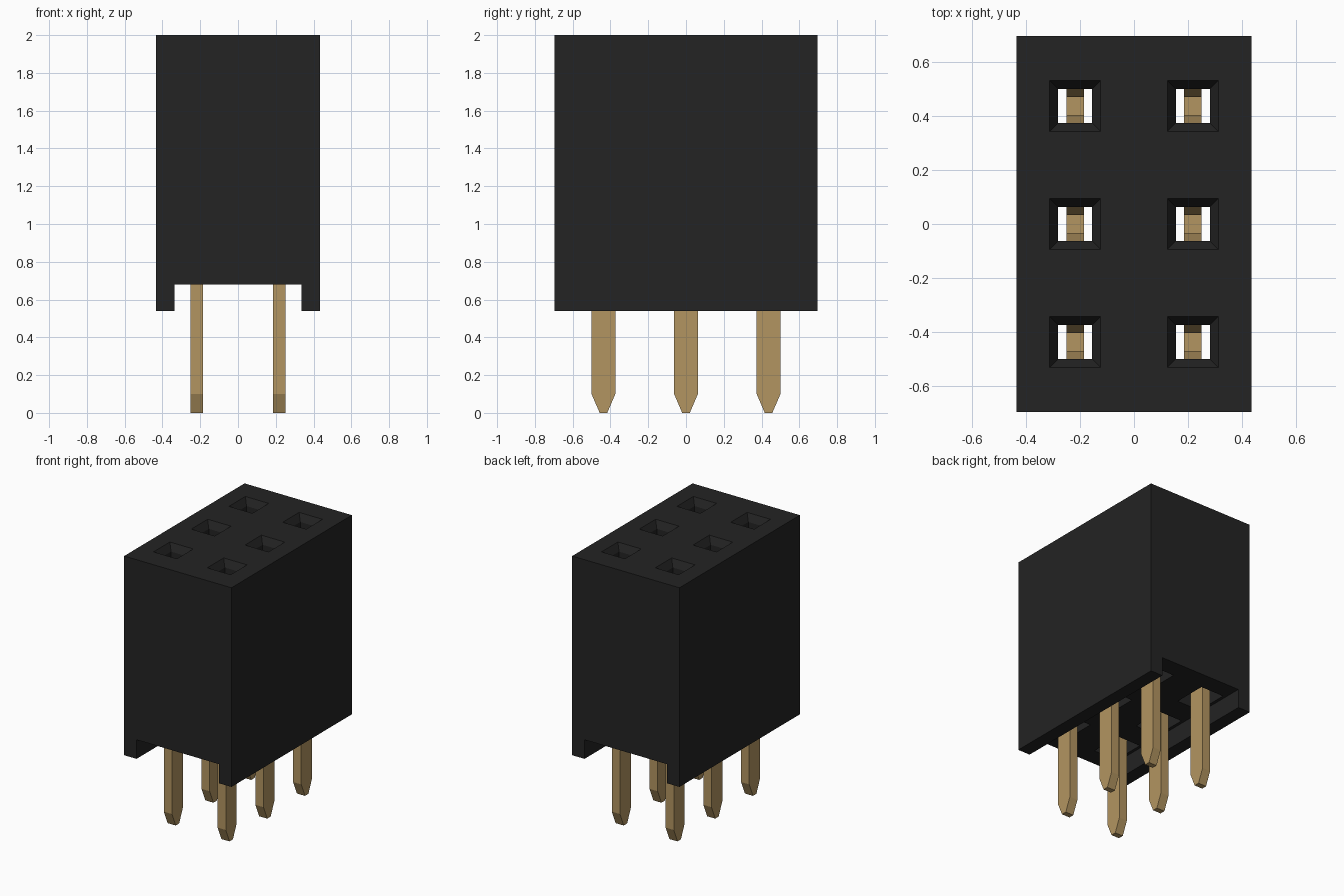
import bpy, bmesh

if "Cube" in bpy.data.objects:
    bpy.data.objects.remove(bpy.data.objects["Cube"])

PITCH = 0.437
COLS = (-0.218, 0.218)
ROWS = (-PITCH, 0, PITCH)


def material(name, rgb):
    m = bpy.data.materials.new(name)
    m.diffuse_color = (*rgb, 1)
    m.use_nodes = True
    m.node_tree.nodes["Principled BSDF"].inputs["Base Color"].default_value = m.diffuse_color
    return m


black = material("black plastic", (0.017, 0.017, 0.017))
brass = material("brass", (0.45, 0.30, 0.12))


def make_object(name, bm, mat):
    bmesh.ops.recalc_face_normals(bm, faces=bm.faces)
    me = bpy.data.meshes.new(name)
    bm.to_mesh(me)
    bm.free()
    me.materials.append(mat)
    ob = bpy.data.objects.new(name, me)
    bpy.context.collection.objects.link(ob)
    return ob


def loft(bm, x, y, rings):
    """Stack of rectangles (z, half x, half y) joined into a closed solid."""
    loops = [[bm.verts.new((x + sx * hx, y + sy * hy, z))
              for sx, sy in ((-1, -1), (1, -1), (1, 1), (-1, 1))]
             for z, hx, hy in rings]
    for a, b in zip(loops, loops[1:]):
        for i in range(4):
            j = (i + 1) % 4
            bm.faces.new((a[i], a[j], b[j], b[i]))
    bm.faces.new(loops[0][::-1])
    bm.faces.new(loops[-1])


def cut(ob, cutter):
    mod = ob.modifiers.new("cut", 'BOOLEAN')
    mod.operation = 'DIFFERENCE'
    mod.solver = 'EXACT'
    mod.object = cutter
    bpy.context.view_layer.objects.active = ob
    bpy.ops.object.modifier_apply(modifier=mod.name)
    bpy.data.objects.remove(cutter)


# housing block
bm = bmesh.new()
loft(bm, 0, 0, [(0.54, 0.435, 0.697), (2.0, 0.435, 0.697)])
housing = make_object("housing", bm, black)

# channel along the underside
bm = bmesh.new()
loft(bm, 0, 0, [(0.4, 0.335, 0.8), (0.68, 0.335, 0.8)])
cut(housing, make_object("channel_cutter", bm, black))

# sockets: chamfered mouth, narrow throat, wider cavity open below
bm = bmesh.new()
for x in COLS:
    for y in ROWS:
        loft(bm, x, y, [(0.6, 0.095, 0.125), (1.75, 0.095, 0.125),
                        (1.75, 0.063, 0.063), (1.95, 0.063, 0.063),
                        (2.01, 0.101, 0.101)])
cut(housing, make_object("socket_cutter", bm, black))

# contacts: pointed pin below, two-tine spring fork above
half = [(0.02, 0), (0.063, 0.1), (0.063, 0.75), (0.11, 0.85), (0.11, 1.1),
        (0.068, 1.6), (0.092, 1.74), (0.064, 1.74), (0.033, 1.6),
        (0.07, 1.1), (0.07, 0.95), (0.033, 0.89)]
profile = half + [(-y, z) for y, z in reversed(half)]
for c, x in enumerate(COLS):
    for r, y in enumerate(ROWS):
        bm = bmesh.new()
        face = bm.faces.new([bm.verts.new((x - 0.033, y + py, z)) for py, z in profile])
        ext = bmesh.ops.extrude_face_region(bm, geom=[face], use_keep_orig=True)
        verts = [v for v in ext["geom"] if isinstance(v, bmesh.types.BMVert)]
        bmesh.ops.translate(bm, verts=verts, vec=(0.066, 0, 0))
        make_object(f"contact_pin_{c + 1}_{r + 1}", bm, brass)
